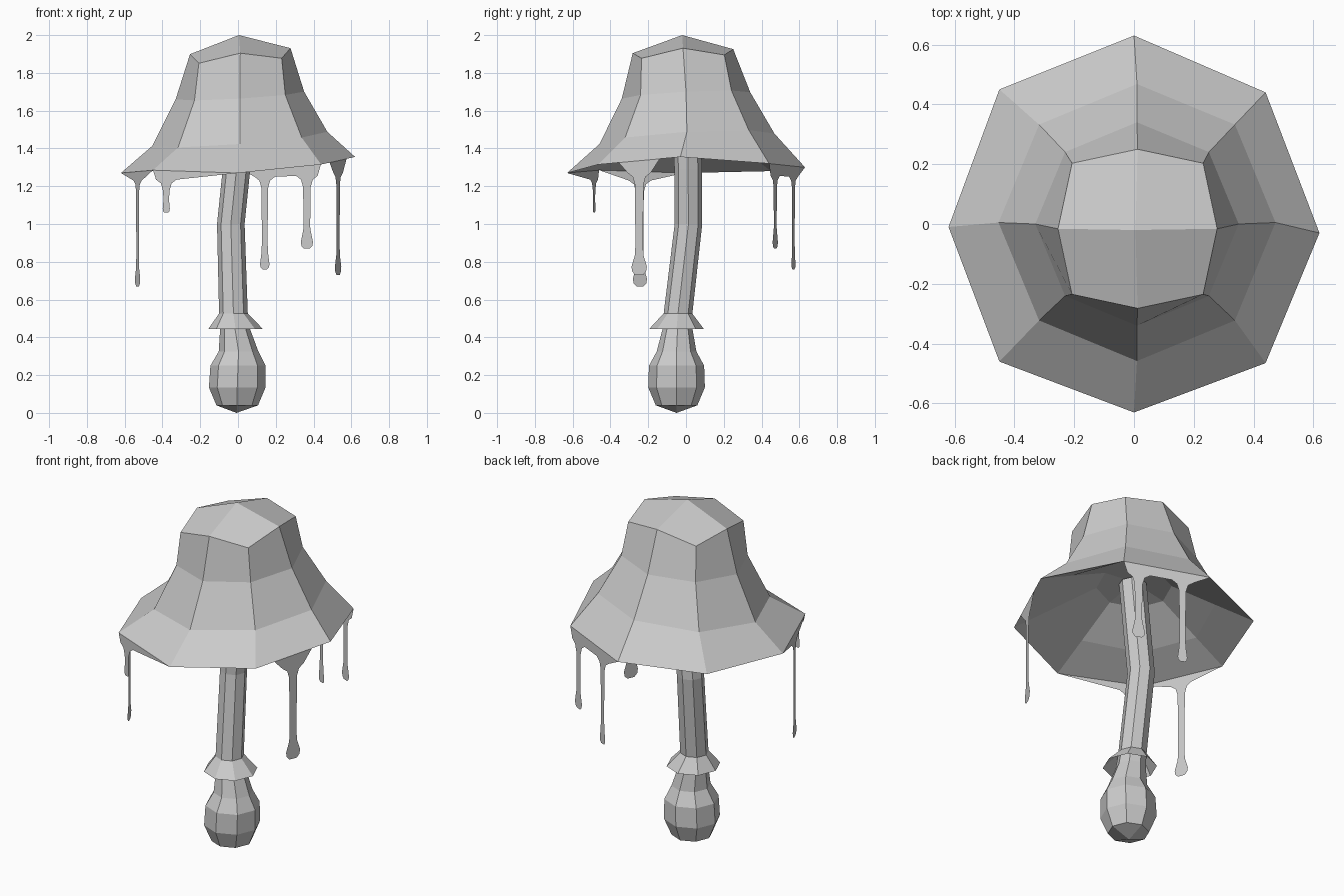
import bpy
from math import sin, cos, pi

if "Cube" in bpy.data.objects:
    bpy.data.objects.remove(bpy.data.objects["Cube"])


def make(name, verts, faces):
    me = bpy.data.meshes.new(name)
    me.from_pydata(verts, [], faces)
    me.update()
    ob = bpy.data.objects.new(name, me)
    bpy.context.collection.objects.link(ob)
    return ob


def octagon(cx, cy, r, z, tilt=(0, 0), diag=1.0, diag_dz=0.0):
    """Eight points starting at +x; tilt slopes z, diag pushes the odd corners."""
    pts = []
    for i in range(8):
        rr = r * (diag if i % 2 else 1)
        x, y = cx + rr * cos(i * pi / 4), cy + rr * sin(i * pi / 4)
        pts.append((x, y, z + tilt[0] * x + tilt[1] * y + (diag_dz if i % 2 else 0)))
    return pts


def loft(name, rings, bottom=None, top=None):
    """Skin octagon rings in order; end points close each end with four quads."""
    verts = [v for ring in rings for v in ring]
    faces = []
    for k in range(len(rings) - 1):
        for i in range(8):
            a, b = k * 8 + i, k * 8 + (i + 1) % 8
            faces.append((a, b, b + 8, a + 8))
    last = (len(rings) - 1) * 8
    if bottom:
        verts.append(bottom)
        faces += [((i + 2) % 8, i + 1, i, len(verts) - 1) for i in range(0, 8, 2)]
    if top:
        verts.append(top)
        faces += [(last + i, last + i + 1, last + (i + 2) % 8, len(verts) - 1)
                  for i in range(0, 8, 2)]
    return make(name, verts, faces)


# Cap: flared, slightly lopsided bell with a shallow hollow underside
rim = [(0.62, -0.03, 1.355), (0.44, 0.44, 1.32), (0, 0.63, 1.30), (-0.45, 0.45, 1.28),
       (-0.62, -0.01, 1.27), (-0.45, -0.46, 1.285), (0, -0.63, 1.27), (0.44, -0.465, 1.315)]
loft("mushroom_cap", [
    octagon(0.0, 0.0, 0.20, 1.52, (0.06, 0.03)),
    octagon(0.0, 0.0, 0.43, 1.40, (0.07, 0.04)),
    rim,
    octagon(0.01, 0.005, 0.463, 1.45, (0.08, 0.06)),
    octagon(0.01, 0.0, 0.34, 1.68, (0.06, 0.05)),
    octagon(0.012, -0.016, 0.266, 1.915, (0.06, 0.04), 1.165, -0.042),
], bottom=(0, 0, 1.55), top=(0.005, -0.02, 2.0))

# Stem with bulbous foot
stem = [(-0.004, -0.05, 0.11, 0.04), (-0.004, -0.05, 0.15, 0.135), (0, -0.05, 0.146, 0.25),
        (0.003, -0.05, 0.105, 0.325), (-0.015, -0.045, 0.08, 0.44),
        (-0.024, -0.043, 0.076, 0.52), (-0.038, 0.013, 0.073, 1.0),
        (-0.008, 0.011, 0.073, 1.29), (0.015, 0.008, 0.073, 1.53)]
loft("stem", [octagon(*s) for s in stem], bottom=(-0.008, -0.05, 0), top=(0.015, 0.008, 1.54))

# Skirt ring around the stem
loft("stem_skirt", [octagon(-0.013, -0.05, 0.144, 0.445),
                    octagon(-0.024, -0.043, 0.077, 0.525)])


# Drips: flat sheets hanging below one rim edge each
def drip_sheet(name, a, b, drips, start=0.0, end=1.0):
    p, q = rim[a], rim[b]
    length = ((q[0] - p[0]) ** 2 + (q[1] - p[1]) ** 2) ** 0.5
    outline = [(start * length, p[2] + (q[2] - p[2]) * start)]
    for d, neck, bulb, low, web in drips:
        tall = web - low
        side = [(neck + 0.04, web), (neck + 0.012, web - 0.02), (neck, web - 0.06),
                (neck * 0.85, low + 0.3 * tall), (neck, low + bulb + min(0.06, 0.2 * tall)),
                (bulb, low + bulb), (bulb * 0.9, low + bulb * 0.4), (bulb * 0.5, low)]
        outline += [(d - w, z) for w, z in side]
        outline += [(d + w, z) for w, z in reversed(side)]
    outline.append((end * length, p[2] + (q[2] - p[2]) * end))
    verts = [(p[0] + (q[0] - p[0]) * s / length, p[1] + (q[1] - p[1]) * s / length, z)
             for s, z in outline]
    make(name, verts, [tuple(range(len(verts)))])


drip_sheet("drip_left", 4, 5, [(0.25, 0.022, 0.040, 0.67, 1.23)])
drip_sheet("drip_front", 5, 6, [(0.075, 0.018, 0.020, 1.06, 1.235)])
drip_sheet("drip_right", 7, 0, [(0.235, 0.025, 0.044, 0.73, 1.27)], 0.25, 0.75)
drip_sheet("drip_back", 1, 2, [(0.082, 0.022, 0.035, 0.87, 1.255),
                               (0.325, 0.019, 0.027, 0.76, 1.25)])
